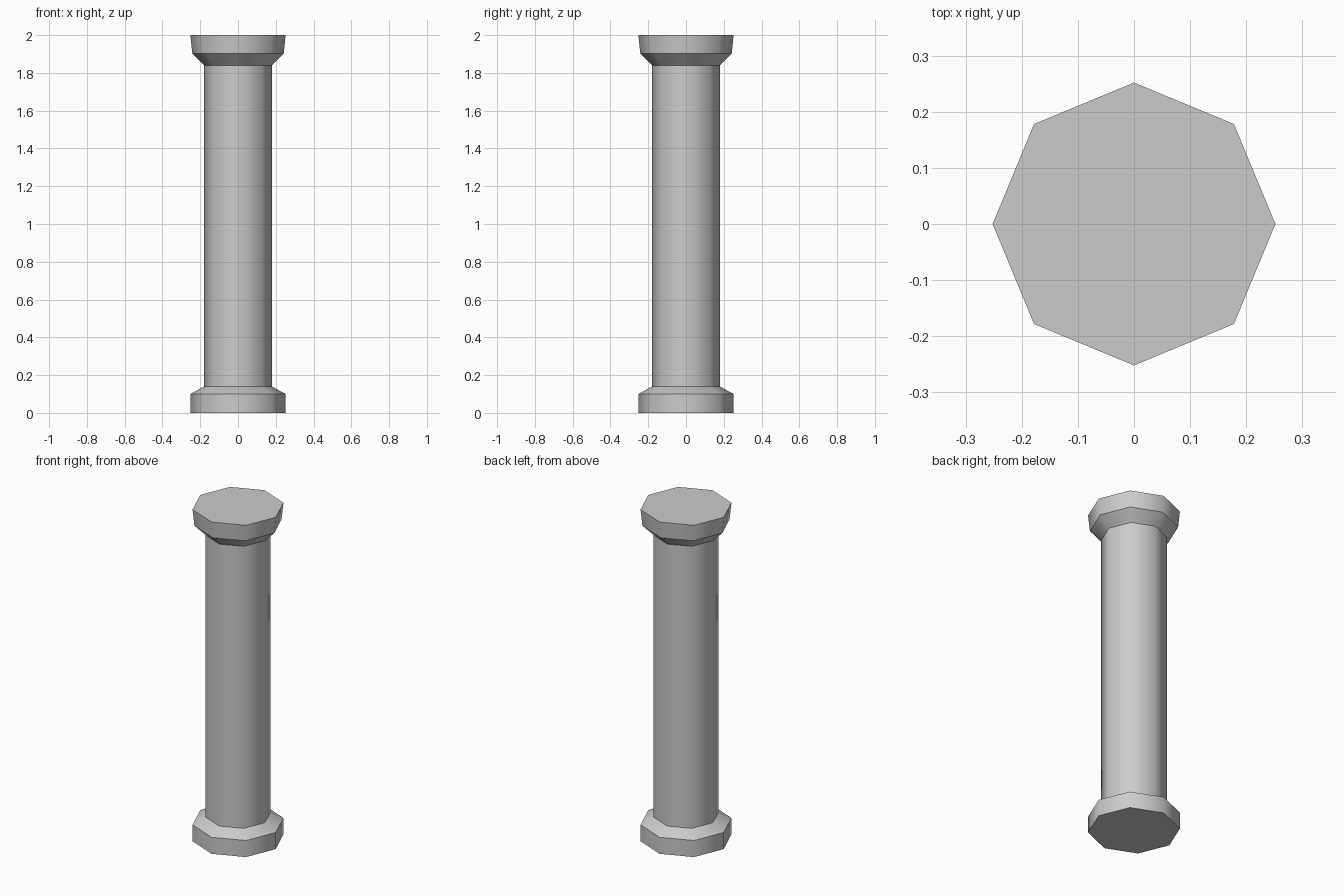
import bpy
import bmesh
from math import cos, sin, tau

SIDES = 8

cube = bpy.data.objects.get("Cube")
if cube:
    bpy.data.objects.remove(cube, do_unlink=True)

# Single stone colour
stone = bpy.data.materials.new("light_grey_stone")
stone.use_nodes = True
colour = (0.6, 0.6, 0.6, 1.0)
stone.diffuse_color = colour
stone.node_tree.nodes["Principled BSDF"].inputs["Base Color"].default_value = colour


def turned_part(name, profile, cap=None):
    """Octagonal solid of revolution: smooth around, crisp at every ring."""
    bm = bmesh.new()
    rings = [[bm.verts.new((r * cos(tau * i / SIDES), r * sin(tau * i / SIDES), z))
              for i in range(SIDES)] for r, z in profile]
    for low, high in zip(rings, rings[1:]):
        for i in range(SIDES):
            j = (i + 1) % SIDES
            bm.faces.new((low[i], low[j], high[j], high[i])).smooth = True
    if cap == "bottom":
        bm.faces.new(rings[0][::-1])
    elif cap == "top":
        bm.faces.new(rings[-1])
    for edge in bm.edges:
        a, b = edge.verts
        edge.smooth = abs(a.co.z - b.co.z) > 0.001
    mesh = bpy.data.meshes.new(name)
    bm.to_mesh(mesh)
    bm.free()
    mesh.materials.append(stone)
    obj = bpy.data.objects.new(name, mesh)
    bpy.context.collection.objects.link(obj)
    return obj


# Foot block with sloped shoulder
turned_part("base", [(0.252, 0), (0.252, 0.1), (0.18, 0.14)], cap="bottom")
# Plain shaft
turned_part("shaft", [(0.18, 0.14), (0.18, 1.84)])
# Flared head with a slightly tapered slab
turned_part("capital", [(0.18, 1.84), (0.242, 1.902), (0.252, 2.0)], cap="top")
